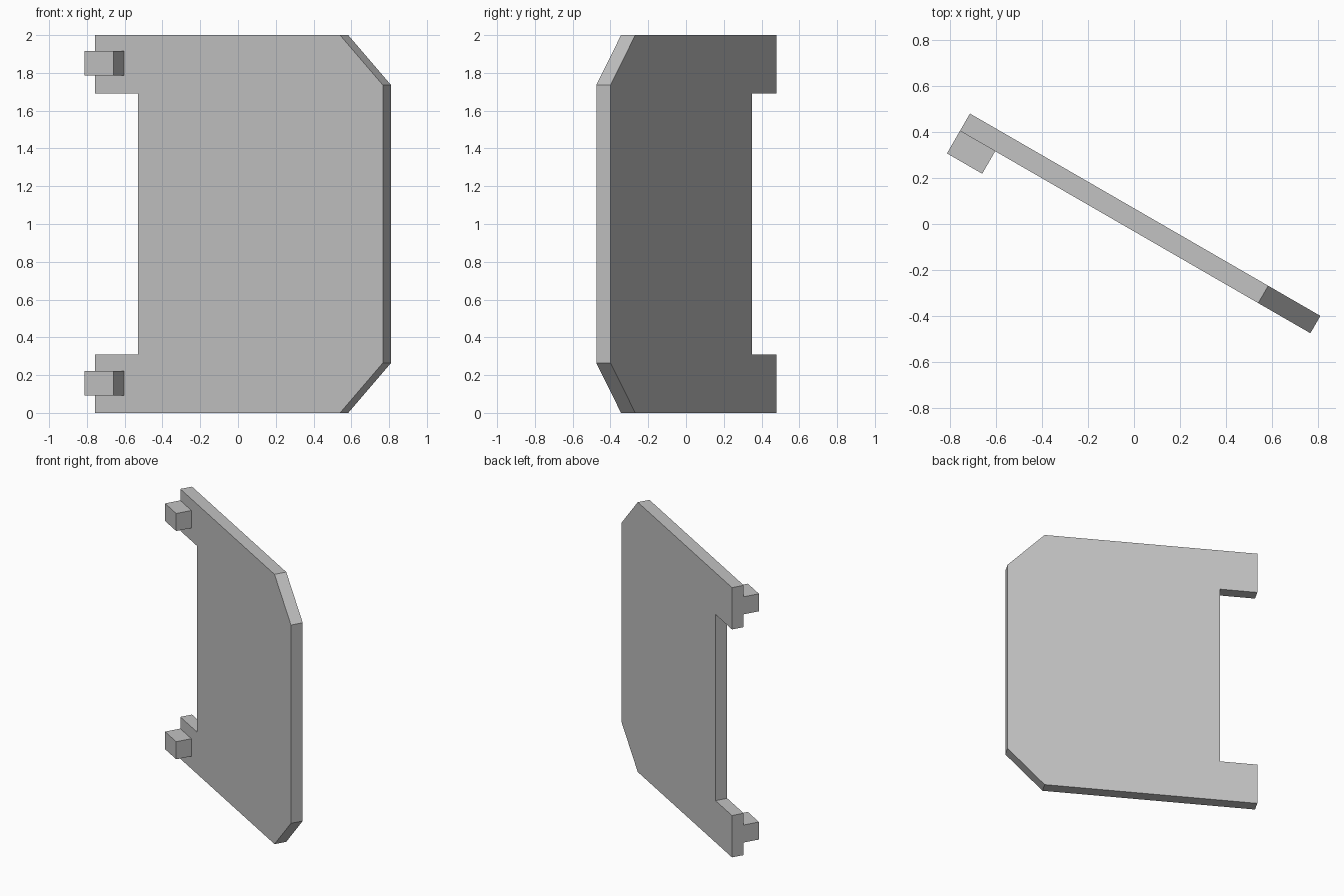
import bpy
import bmesh
from math import radians
from mathutils import Matrix

cube = bpy.data.objects.get("Cube")
if cube:
    bpy.data.objects.remove(cube, do_unlink=True)

# Single flat grey
grey = bpy.data.materials.new("light grey")
grey.use_nodes = True
colour = (0.54, 0.54, 0.54, 1)
grey.diffuse_color = colour
grey.node_tree.nodes["Principled BSDF"].inputs["Base Color"].default_value = colour

# The open door is swung about its hinge edge
SWING = Matrix.Translation((-0.757, 0.405, 0)) @ Matrix.Rotation(radians(-30), 4, "Z")
WIDTH, HEIGHT, THICK = 1.76, 2.0, 0.087


def extrude_profile(name, profile, y0, y1):
    """Extrude an x-z outline from y0 to y1 and place it in the swung frame."""
    bm = bmesh.new()
    face = bm.faces.new([bm.verts.new((x, y0, z)) for x, z in profile])
    result = bmesh.ops.extrude_face_region(bm, geom=[face])
    moved = [v for v in result["geom"] if isinstance(v, bmesh.types.BMVert)]
    bmesh.ops.translate(bm, verts=moved, vec=(0, y1 - y0, 0))
    bmesh.ops.recalc_face_normals(bm, faces=bm.faces)
    mesh = bpy.data.meshes.new(name)
    bm.to_mesh(mesh)
    bm.free()
    mesh.materials.append(grey)
    obj = bpy.data.objects.new(name, mesh)
    obj.matrix_world = SWING
    bpy.context.collection.objects.link(obj)
    return obj


# Door panel: clipped free corners and a notch between the hinge tabs
lower = [(0.262, 0.31), (0, 0.31), (0, 0), (1.498, 0), (WIDTH, 0.265)]
upper = [(x, HEIGHT - z) for x, z in reversed(lower)]
extrude_profile("door_panel", lower + upper, 0, THICK)

# Hinge blocks on the front of each tab
for name, z in (("lower_hinge_block", 0.093), ("upper_hinge_block", 1.785)):
    block = [(0, z), (0.177, z), (0.177, z + 0.13), (0, z + 0.13)]
    extrude_profile(name, block, -0.113, 0)
